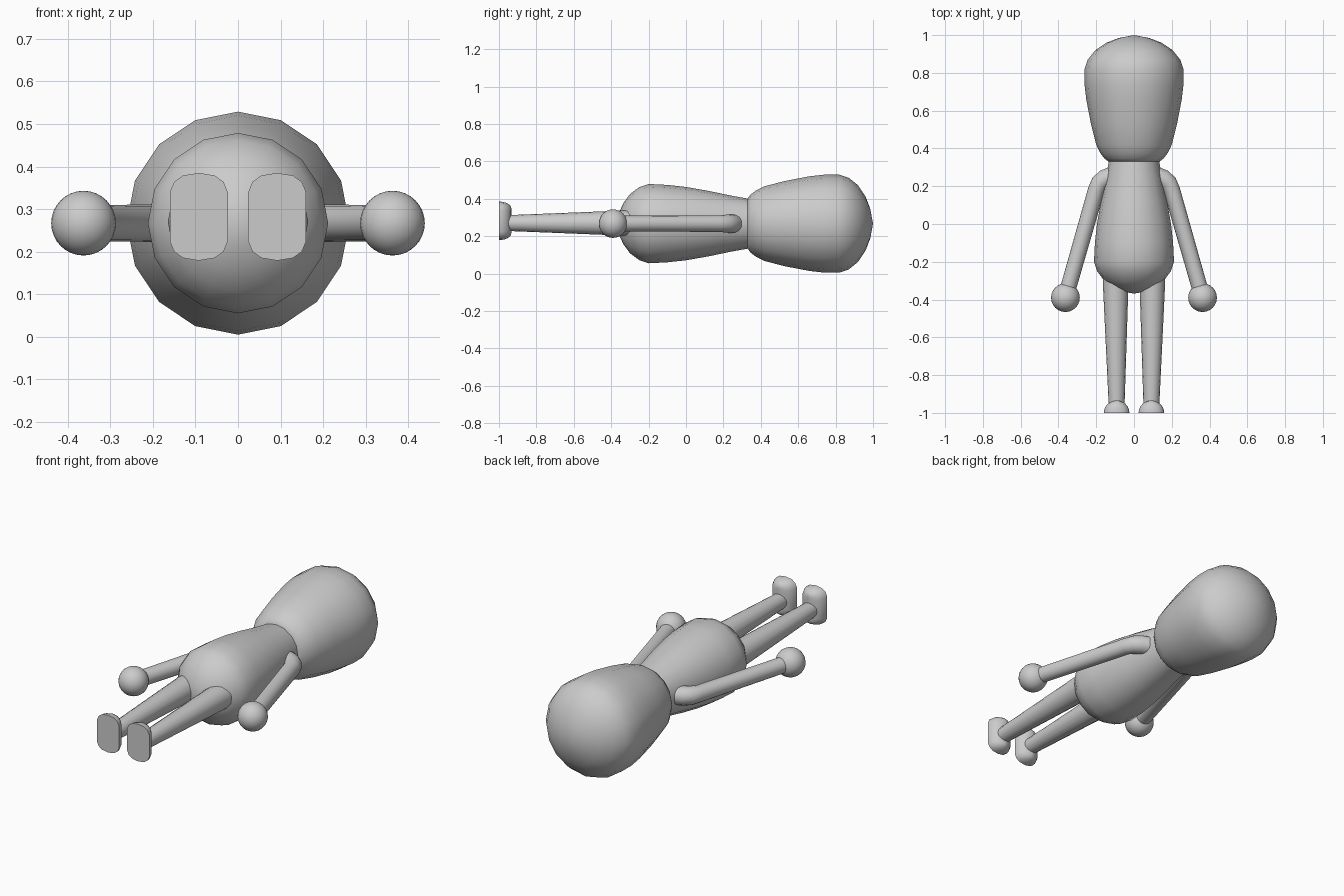
import bpy, bmesh, math
from mathutils import Vector

if "Cube" in bpy.data.objects:
    bpy.data.objects.remove(bpy.data.objects["Cube"])

CZ = 0.267  # height of the body axis
UP = Vector((0, 0, 1))


def finish(name, bm, mirror=False, angle=50):
    bmesh.ops.remove_doubles(bm, verts=bm.verts, dist=1e-5)
    bmesh.ops.recalc_face_normals(bm, faces=bm.faces)
    me = bpy.data.meshes.new(name)
    bm.to_mesh(me)
    bm.free()
    me.shade_smooth()
    me.set_sharp_from_angle(angle=math.radians(angle))
    ob = bpy.data.objects.new(name, me)
    bpy.context.collection.objects.link(ob)
    if mirror:
        ob.modifiers.new("mirror", "MIRROR").use_mirror_merge = False
    return ob


def loft(rings):
    """Skin a list of equal-length point rings and cap both ends."""
    bm = bmesh.new()
    vs = [[bm.verts.new(p) for p in r] for r in rings]
    n = len(rings[0])
    for a, b in zip(vs, vs[1:]):
        for i in range(n):
            j = (i + 1) % n
            bm.faces.new((a[i], a[j], b[j], b[i]))
    bm.faces.new(vs[0])
    bm.faces.new(vs[-1])
    return bm


def tube(name, path, n=16, mirror=False, z=CZ):
    """Round tube along (x, y, radius) points lying in a level plane."""
    pts = [Vector((x, y, z)) for x, y, _ in path]
    rings = []
    for k, (_, _, r) in enumerate(path):
        d = (pts[min(k + 1, len(pts) - 1)] - pts[max(k - 1, 0)]).normalized()
        side = d.cross(UP)
        rings.append([pts[k] + r * (math.cos(a) * UP + math.sin(a) * side)
                      for a in (2 * math.pi * i / n for i in range(n))])
    return finish(name, loft(rings), mirror)


# head
tube("head", [(0, y, r) for y, r in (
    (0.33, 0.135), (0.345, 0.155), (0.375, 0.178), (0.42, 0.2), (0.53, 0.228),
    (0.66, 0.253), (0.74, 0.262), (0.82, 0.262), (0.87, 0.245), (0.92, 0.205),
    (0.96, 0.145), (0.985, 0.08), (1.0, 0.0))])

# torso
tube("torso", [(0, y, r) for y, r in (
    (-0.368, 0.0), (-0.36, 0.055), (-0.335, 0.11), (-0.3, 0.158), (-0.25, 0.195),
    (-0.2, 0.212), (-0.1, 0.207), (0.0, 0.196), (0.12, 0.175), (0.24, 0.15),
    (0.34, 0.132))])

# arms, bent at the shoulder
tube("arm", [(0.10, 0.26, 0.05), (0.155, 0.238, 0.05), (0.182, 0.216, 0.048),
             (0.2, 0.18, 0.044), (0.36, -0.38, 0.042)], mirror=True)

# hands
bm = bmesh.new()
bmesh.ops.create_uvsphere(bm, u_segments=24, v_segments=16, radius=0.076)
bmesh.ops.translate(bm, verts=bm.verts, vec=(0.363, -0.39, CZ))
finish("hand", bm, True)

# legs
tube("leg", [(0.092, -0.96, 0.042), (0.097, -0.31, 0.068), (0.097, -0.24, 0.068)],
     mirror=True, z=0.27)

# feet: rounded soles at the end, domed toward the leg
HALF = [(0.0, 0.103), (0.037, 0.097), (0.058, 0.082), (0.068, 0.058)]
QUAD = HALF + [(x, -z) for x, z in reversed(HALF)]
OUTLINE = QUAD + [(-x, z) for x, z in reversed(QUAD[1:-1])]
rings = []
for k in range(7):
    t = math.radians(90 * k / 6)
    c = math.cos(t)
    sz = 1 - 0.35 * (1 - c)
    rings.append([(0.092 + x * max(c, 0.03), -1 + 0.066 * math.sin(t), 0.282 + z * sz)
                  for x, z in OUTLINE])
finish("foot", loft(rings), True)
